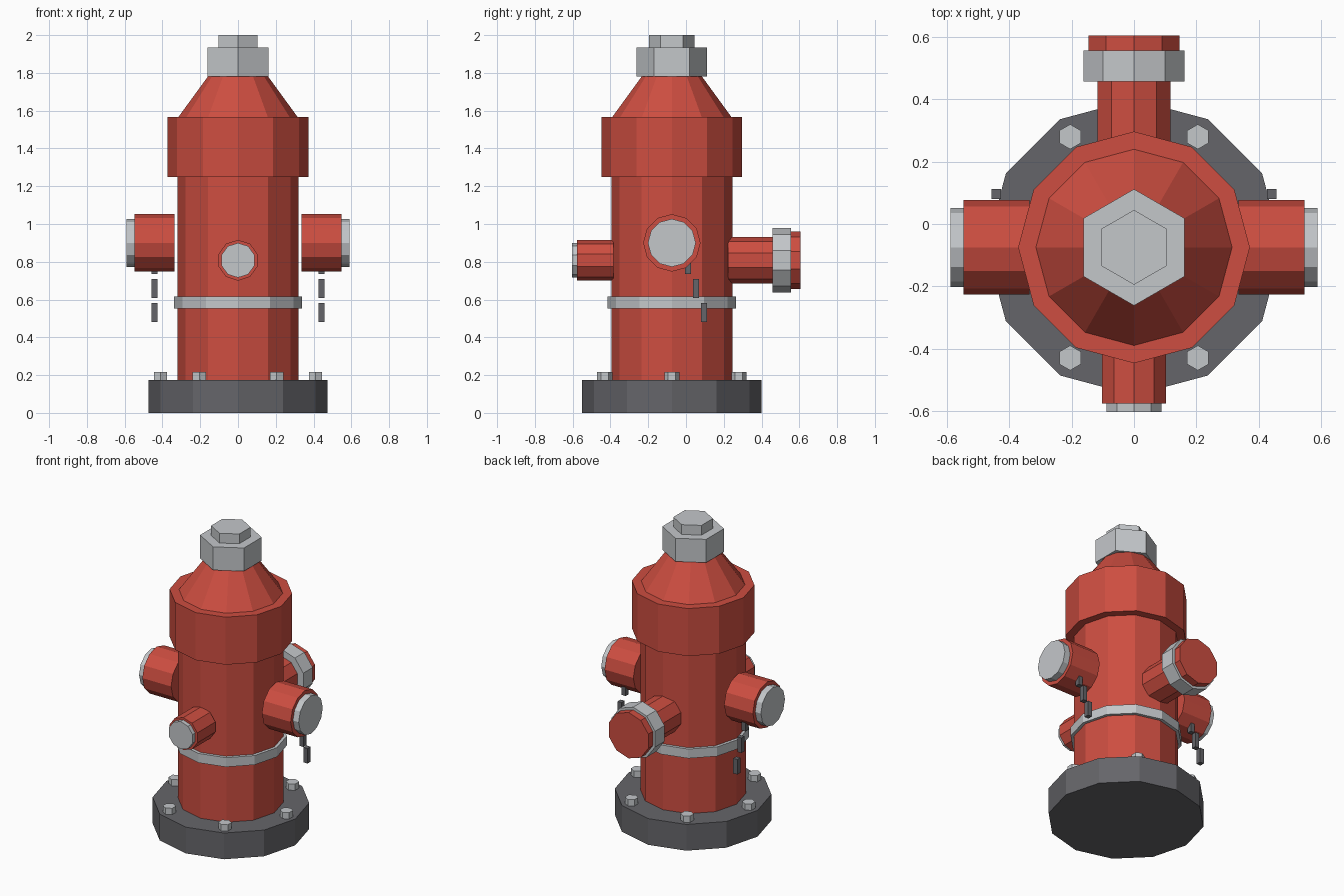
import bpy, bmesh
from mathutils import Matrix, Vector

cube = bpy.data.objects.get("Cube")
if cube:
    bpy.data.objects.remove(cube, do_unlink=True)

AXIS_Y = -0.075  # centre line of the barrel


def material(name, rgb):
    mat = bpy.data.materials.new(name)
    mat.use_nodes = True
    mat.diffuse_color = (*rgb, 1)
    bsdf = next(n for n in mat.node_tree.nodes if n.type == 'BSDF_PRINCIPLED')
    bsdf.inputs["Base Color"].default_value = (*rgb, 1)
    return mat


RED = material("red_paint", (0.61, 0.075, 0.052))
SILVER = material("silver_metal", (0.55, 0.57, 0.59))
DARK = material("dark_iron", (0.13, 0.13, 0.142))


def finish(name, bm, mat):
    mesh = bpy.data.meshes.new(name)
    bm.to_mesh(mesh)
    bm.free()
    mesh.materials.append(mat)
    obj = bpy.data.objects.new(name, mesh)
    bpy.context.collection.objects.link(obj)
    return obj


def prism(name, mat, sides, start, end, r1, r2=None):
    """Flat-sided cylinder or cone between two points, one corner kept upward."""
    start, end = Vector(start), Vector(end)
    z = (end - start).normalized()
    y = Vector((0, 1, 0)) if abs(z.z) > 0.5 else Vector((0, 0, 1))
    x = y.cross(z)
    frame = Matrix((x, y, z)).transposed().to_4x4()
    frame.translation = (start + end) / 2
    bm = bmesh.new()
    bmesh.ops.create_cone(bm, cap_ends=True, segments=sides, radius1=r1,
                          radius2=r1 if r2 is None else r2,
                          depth=(end - start).length, matrix=frame)
    return finish(name, bm, mat)


def upright(name, mat, sides, z1, z2, r1, r2=None, x=0, y=0):
    return prism(name, mat, sides, (x, AXIS_Y + y, z1), (x, AXIS_Y + y, z2), r1, r2)


# Barrel, bonnet and top nut
upright("base_flange", DARK, 12, 0, 0.175, 0.475)
upright("barrel", RED, 12, 0.175, 1.25, 0.32)
upright("clamp_ring", SILVER, 12, 0.553, 0.615, 0.34)
upright("bonnet_band", RED, 12, 1.25, 1.567, 0.372)
upright("bonnet_cone", RED, 12, 1.567, 1.78, 0.315, 0.16)
upright("top_nut", SILVER, 6, 1.78, 1.935, 0.187)
upright("operating_nut", SILVER, 6, 1.935, 2.0, 0.12)

# Flange bolts
for i in range(6):
    p = Matrix.Rotation(i * 3.14159265 / 3, 3, 'Z') @ Vector((0.41, 0, 0))
    upright(f"flange_bolt_{i + 1}", SILVER, 6, 0.175, 0.217, 0.04, x=p.x, y=p.y)

# Side outlets with hanging chain links
for side, s in (("left", 1), ("right", -1)):
    def at(x):
        return (s * x, AXIS_Y, 0.9)
    prism(f"{side}_outlet", RED, 12, at(0.335), at(0.547), 0.152)
    prism(f"{side}_outlet_cap", SILVER, 12, at(0.547), at(0.589), 0.127)
    for i in range(3):
        bm = bmesh.new()
        place = Matrix.Translation((s * 0.442, 0.01 + 0.043 * i, 0.785 - 0.127 * i))
        bmesh.ops.create_cube(bm, size=1,
                              matrix=place @ Matrix.Diagonal((0.03, 0.032, 0.1, 1)))
        finish(f"{side}_chain_link_{i + 1}", bm, DARK)


# Front and back outlets
def along(name, mat, y1, y2, r):
    prism(name, mat, 10, (0, y1, 0.808), (0, y2, 0.808), r)


along("front_outlet", RED, -0.385, -0.576, 0.108)
along("front_outlet_cap", SILVER, -0.576, -0.604, 0.092)
along("back_outlet", RED, 0.222, 0.457, 0.124)
along("back_coupling", SILVER, 0.457, 0.557, 0.17)
along("back_outlet_cap", RED, 0.557, 0.605, 0.153)
